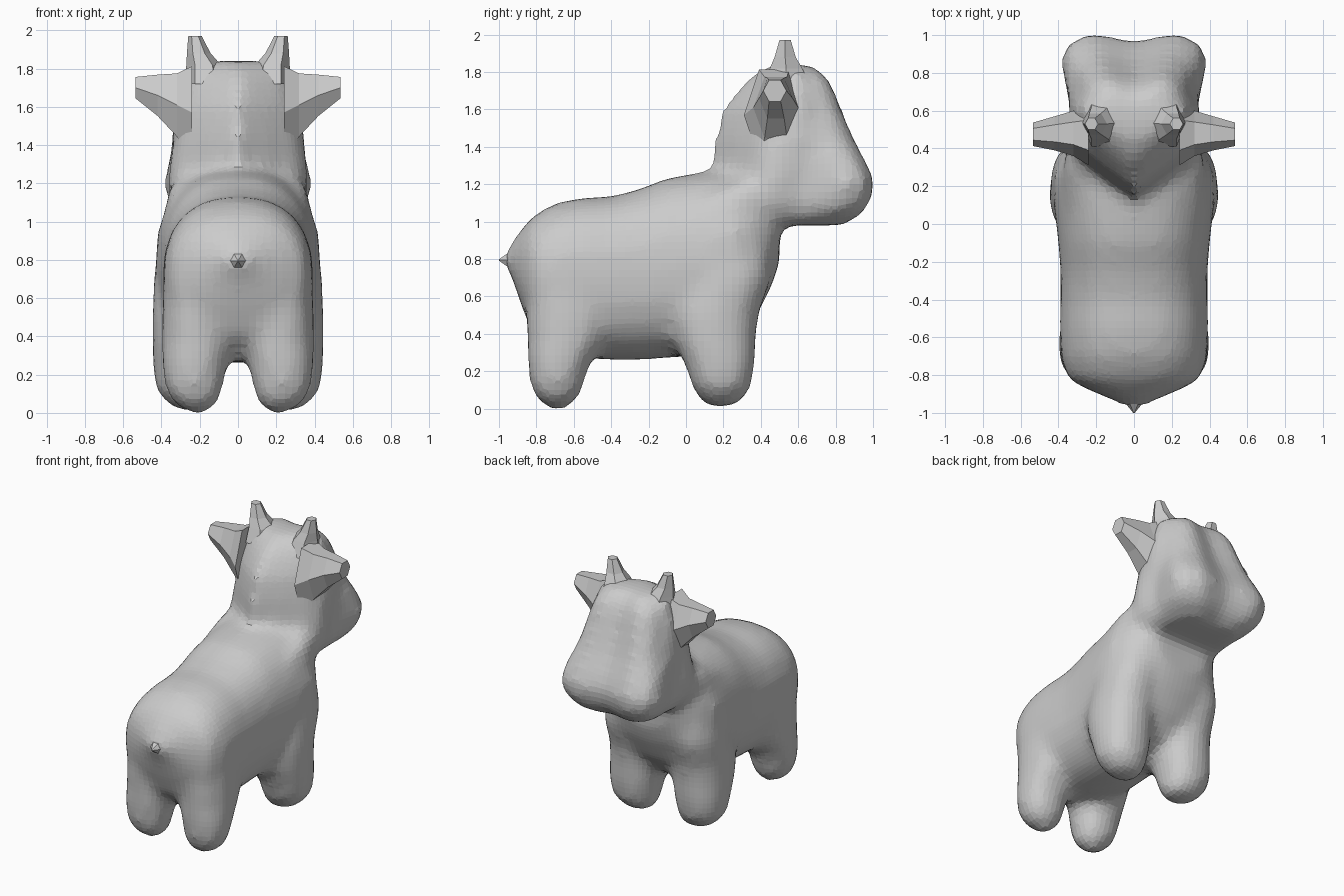
import bpy, bmesh
from math import cos, sin, pi, copysign


def loft(bm, rings):
    """Skin a stack of equal-sized rings and cap both ends."""
    vs = [[bm.verts.new(p) for p in r] for r in rings]
    n = len(vs[0])
    faces = [bm.faces.new((a[i], a[(i + 1) % n], b[(i + 1) % n], b[i]))
             for a, b in zip(vs, vs[1:]) for i in range(n)]
    faces += [bm.faces.new(vs[0][::-1]), bm.faces.new(vs[-1])]
    bmesh.ops.recalc_face_normals(bm, faces=faces)


def oval(a, b, power=2.0, n=20):
    """Superellipse points with half sizes a and b."""
    f = lambda t: copysign(abs(t) ** (2 / power), t)
    return [(a * f(cos(2 * pi * i / n)), b * f(sin(2 * pi * i / n))) for i in range(n)]


def make(name, bm):
    me = bpy.data.meshes.new(name)
    bm.to_mesh(me)
    bm.free()
    ob = bpy.data.objects.new(name, me)
    bpy.context.collection.objects.link(ob)
    return ob


cow = bmesh.new()

# Torso: y, bottom, top, half width, squareness
torso = [(-.97, .76, .83, .05, 2), (-.93, .70, .89, .12, 2), (-.88, .55, .96, .24, 2.2),
         (-.82, .40, 1.03, .355, 2.4), (-.70, .30, 1.10, .39, 2.4), (-.55, .27, 1.13, .395, 2.4),
         (-.40, .26, 1.135, .392, 2.4), (-.25, .26, 1.175, .39, 2.4), (-.10, .27, 1.235, .402, 2.35),
         (.05, .28, 1.26, .42, 2.3), (.15, .30, 1.27, .43, 2.3), (.27, .36, 1.28, .43, 2.3),
         (.38, .50, 1.26, .375, 2.3), (.46, .66, 1.20, .30, 2.2), (.50, .78, 1.12, .21, 2)]
loft(cow, [[(x, y, (b + t) / 2 + z) for x, z in oval(w, (t - b) / 2, p, 24)]
           for y, b, t, w, p in torso])

# Legs: z, centre x, centre y, half x, half y
back_leg = [(0, .21, -.69, .05, .05), (.05, .22, -.69, .12, .11), (.12, .23, -.69, .15, .145),
            (.20, .23, -.685, .163, .157), (.28, .225, -.67, .175, .18),
            (.36, .215, -.64, .185, .21), (.50, .21, -.62, .19, .24), (.75, .20, -.62, .19, .24)]
front_leg = [(.01, .23, .18, .07, .07), (.05, .245, .19, .13, .12), (.12, .265, .19, .165, .16),
             (.20, .265, .185, .18, .18), (.28, .26, .175, .19, .20),
             (.36, .255, .155, .195, .22), (.50, .25, .15, .20, .24), (.70, .25, .22, .195, .24),
             (.85, .23, .24, .185, .22), (.98, .20, .25, .16, .15)]
for s in (-1, 1):
    for leg in (back_leg, front_leg):
        loft(cow, [[(s * (cx + x), cy + y, z) for x, y in oval(a, b, 2.2, 16)]
                   for z, cx, cy, a, b in leg])

# Neck flare: lower corners of the head run back into the shoulders
for s in (-1, 1):
    loft(cow, [[(s * (cx + x), y, cz + z) for x, z in oval(a, b, 2, 12)] for y, cx, cz, a, b in
               [(-.15, .24, 1.02, .06, .05), (.10, .26, 1.05, .11, .10),
                (.30, .26, 1.11, .12, .13), (.50, .24, 1.13, .10, .11)]])

# Head: z, back y, half widths at back, cheek and muzzle, front y
head = [(.98, .30, .25, .25, .23, .85), (1.04, .20, .33, .32, .33, .95),
        (1.12, .15, .365, .335, .38, 1.0), (1.22, .13, .375, .335, .39, 1.014),
        (1.32, .14, .36, .34, .365, .97), (1.45, .15, .335, .345, .32, .90),
        (1.60, .19, .31, .335, .29, .84), (1.73, .285, .27, .30, .27, .79),
        (1.80, .37, .25, .27, .23, .74), (1.84, .46, .20, .22, .17, .67)]
rings = []
for z, yb, wb, wc, wm, yf in head:
    d = .6 - yb
    half = [(wb * .45, yb + d * .25), (wb * .85, yb + d * .50), (wb, yb + d * .70), (wc, .62),
            (wm, yf - .15), (wm * .92, yf - .06), (wm * .6, yf)]
    rings.append([(0, yb, z)] + [(x, y, z) for x, y in half]
                 + [(0, yf - .045, z)] + [(-x, y, z) for x, y in half[::-1]])
loft(cow, rings)

# Fuse the soft body into one skin
body = make("cow_body", cow)
rm = body.modifiers.new("fuse", 'REMESH')
rm.mode = 'VOXEL'
rm.voxel_size = .038
sm = body.modifiers.new("soften", 'SMOOTH')
sm.factor = .5
sm.iterations = 9

for s, side in ((1, "right"), (-1, "left")):
    # Horns: z, centre x, centre y, half x, half y
    bm = bmesh.new()
    loft(bm, [[(s * (cx + x), cy + y, z) for x, y in oval(a, b, n=6)] for z, cx, cy, a, b in
              [(1.72, .17, .54, .11, .15), (1.82, .18, .535, .09, .10),
               (1.88, .205, .53, .062, .065), (1.97, .225, .53, .035, .035)]])
    make(side + "_horn", bm)

    # Ears: x, centre y, centre z, half y, half z
    bm = bmesh.new()
    loft(bm, [[(s * x, cy + y, cz + z) for y, z in oval(a, b, n=6)] for x, cy, cz, a, b in
              [(.24, .47, 1.57, .16, .28), (.32, .48, 1.61, .12, .19),
               (.42, .48, 1.66, .09, .125), (.535, .475, 1.70, .062, .065)]])
    make(side + "_ear", bm)

# Tail stub
bm = bmesh.new()
loft(bm, [[(x, y, .795 + z) for x, z in oval(r, r, n=6)]
          for y, r in [(-.86, .13), (-.91, .08), (-.95, .045), (-1.0, .004)]])
make("tail", bm)
